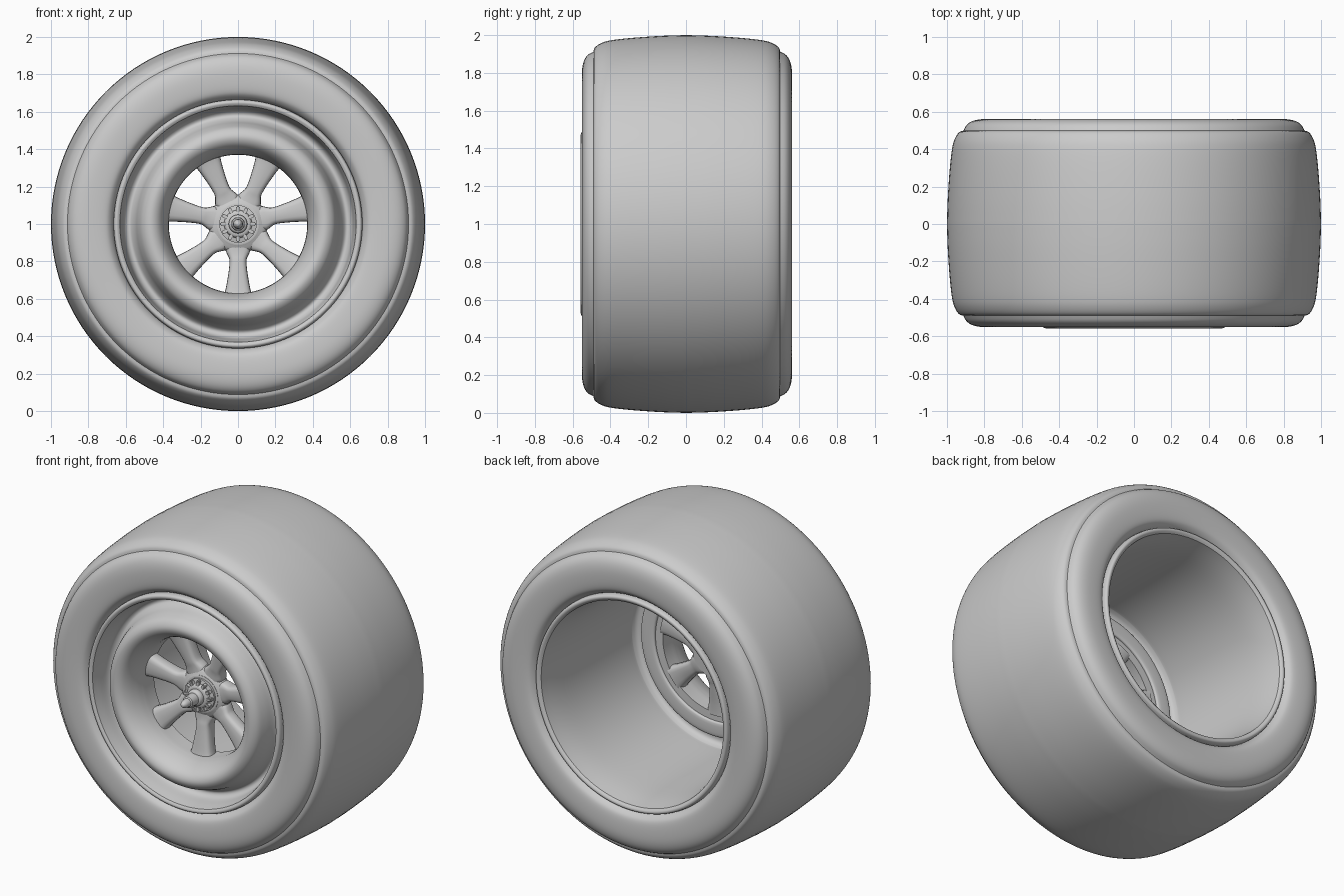
import bpy, bmesh, math
from math import sin, cos, pi

if "Cube" in bpy.data.objects:
    bpy.data.objects.remove(bpy.data.objects["Cube"])


def smooth_curve(pts, n=4):
    """Catmull-Rom through the points."""
    out = []
    p = [pts[0]] + list(pts) + [pts[-1]]
    for i in range(1, len(p) - 2):
        for k in range(n):
            t = k / n
            out.append(tuple(0.5 * (2 * b + (c - a) * t + (2 * a - 5 * b + 4 * c - d) * t * t
                                    + (3 * b - a - 3 * c + d) * t ** 3)
                             for a, b, c, d in zip(p[i - 1], p[i], p[i + 1], p[i + 2])))
    return out + [tuple(pts[-1])]


def finish(name, bm, angle=40):
    bmesh.ops.remove_doubles(bm, verts=bm.verts, dist=1e-5)
    bmesh.ops.recalc_face_normals(bm, faces=bm.faces)
    me = bpy.data.meshes.new(name)
    bm.to_mesh(me)
    bm.free()
    for f in me.polygons:
        f.use_smooth = True
    me.set_sharp_from_angle(angle=math.radians(angle))
    ob = bpy.data.objects.new(name, me)
    bpy.context.collection.objects.link(ob)
    return ob


def skin(bm, rings, closed):
    """Join rings of points with quads."""
    vs = [[bm.verts.new(c) for c in r] for r in rings]
    n = len(vs[0])
    for i in range(len(vs) if closed else len(vs) - 1):
        a, b = vs[i], vs[(i + 1) % len(vs)]
        for j in range(n):
            bm.faces.new((a[j], a[(j + 1) % n], b[(j + 1) % n], b[j]))
    return vs


def lathe(name, curves, seg=96, closed=True):
    """Turn (radius, y) curves around the axle; corners lie between curves."""
    prof = []
    for c in curves:
        for p in smooth_curve(c):
            if not prof or math.dist(p, prof[-1]) > 1e-4:
                prof.append(p)
    bm = bmesh.new()
    rings = [[(r * sin(2 * pi * j / seg), y, 1 + r * cos(2 * pi * j / seg)) for j in range(seg)]
             for r, y in prof]
    vs = skin(bm, rings, closed)
    if not closed:
        bm.faces.new(vs[0])
        bm.faces.new(vs[-1])
    return finish(name, bm)


# Tyre: one shoulder profile, mirrored
wall = [(.655, -.45), (.667, -.50), (.685, -.528), (.71, -.543), (.76, -.55), (.82, -.55),
        (.865, -.54), (.895, -.52), (.912, -.49)]
tread = [(.912, -.49), (.935, -.482), (.957, -.45), (.972, -.40), (.985, -.29), (.996, -.13), (1, 0)]
flip = lambda c: [(r, -y * 1.018) for r, y in reversed(c)]
lathe("tyre", [wall, tread, flip(tread), flip(wall)], 128)

# Rim: front lip, groove, bulging ring, spoke seat, barrel, back lip
lathe("rim", [
    [(.655, -.44), (.665, -.50), (.661, -.53), (.648, -.538), (.632, -.53)],
    [(.632, -.53), (.622, -.48), (.612, -.42), (.595, -.395), (.573, -.395), (.55, -.43),
     (.533, -.485), (.51, -.535), (.47, -.558), (.43, -.545), (.40, -.505), (.38, -.45), (.372, -.40)],
    [(.372, -.40), (.37, -.30)],
    [(.37, -.30), (.42, -.30)],
    [(.42, -.30), (.43, -.285), (.50, -.285), (.515, -.295)],
    [(.515, -.295), (.525, -.35)],
    [(.525, -.35), (.57, -.35), (.592, -.32), (.595, -.25), (.602, .2), (.61, .40), (.628, .53)],
    [(.628, .53), (.645, .542), (.66, .535), (.665, .50), (.655, .44)],
    [(.655, .44), (.64, 0), (.655, -.44)],
], 128)

# Seven spokes: rounded sections lofted outwards (radius, half width, middle y, half depth)
stations = [(.08, .05, -.31, .045), (.135, .066, -.31, .045), (.165, .056, -.313, .045),
            (.19, .046, -.318, .045), (.23, .047, -.323, .045), (.30, .057, -.332, .045),
            (.355, .068, -.338, .047), (.385, .078, -.342, .05)]
bm = bmesh.new()
power = lambda v: math.copysign(abs(v) ** .6, v)
for k in range(7):
    a = pi + 2 * pi * k / 7
    rings = []
    for r, w, y, d in smooth_curve(stations, 3):
        ring = []
        for j in range(20):
            t = 2 * pi * j / 20
            u = w * power(cos(t))
            ring.append((r * sin(a) + u * cos(a), y + d * power(sin(t)), 1 + r * cos(a) - u * sin(a)))
        rings.append(ring)
    ends = skin(bm, rings, False)
    bm.faces.new(ends[0])
    bm.faces.new(ends[-1])
finish("spokes", bm, 50)

# Hub
lathe("hub", [[(.02, -.26), (.14, -.265)], [(.14, -.265), (.158, -.30), (.15, -.34), (.115, -.36)],
              [(.115, -.36), (.105, -.365), (.02, -.365)]], 64, False)

# Locking collar with radial teeth
lathe("collar", [[(.10, -.35), (.10, -.378)], [(.10, -.378), (.075, -.384)],
                 [(.075, -.384), (.066, -.405), (.03, -.41)]], 48, False)
bm = bmesh.new()
for k in range(12):
    a = 2 * pi * k / 12
    box = bmesh.ops.create_cube(bm, size=1)["verts"]
    for v in box:
        u, y, r = v.co.x * .02, -.385 + v.co.y * .04, .074 + v.co.z * .042
        v.co = (r * sin(a) + u * cos(a), y, 1 + r * cos(a) - u * sin(a))
bmesh.ops.bevel(bm, geom=bm.edges[:], offset=.004, segments=2, affect='EDGES')
finish("collar_teeth", bm)

# Axle end with tapered tip
lathe("axle", [[(.05, -.36), (.05, -.425)], [(.05, -.425), (.044, -.436), (.036, -.44)],
               [(.036, -.44), (.034, -.495)], [(.034, -.495), (.026, -.50)],
               [(.026, -.50), (.022, -.53), (.012, -.548), (.004, -.552)]], 32, False)
